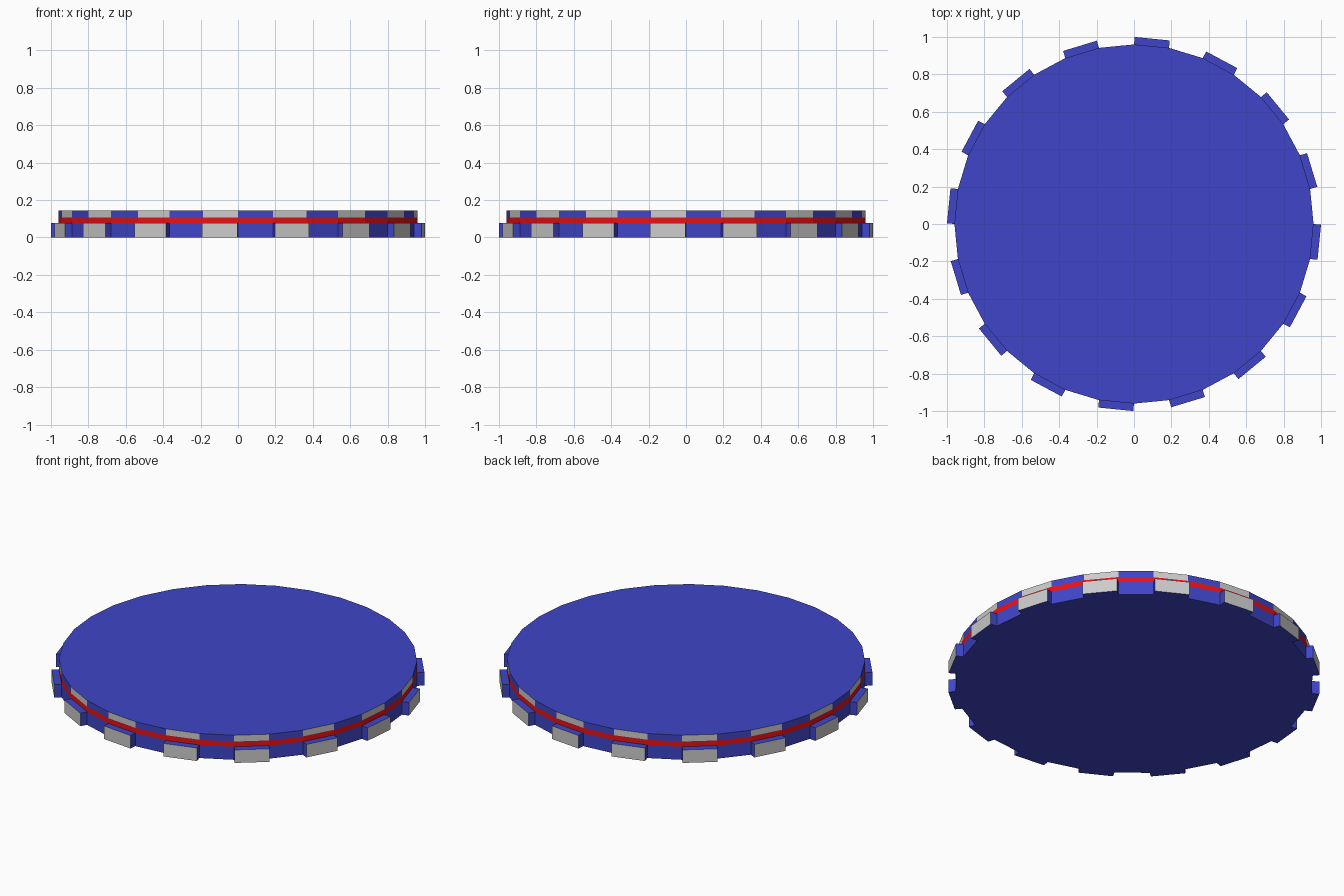
import bpy, bmesh
from math import cos, sin, tau

if "Cube" in bpy.data.objects:
    bpy.data.objects.remove(bpy.data.objects["Cube"])

SIDES, RADIUS, TOOTH = 32, 0.96, 0.04
LEVELS = [0.0, 0.077, 0.108, 0.145]   # base, red band bottom/top, top face
BLUE, GREY, RED = 0, 1, 2


def material(name, rgb):
    m = bpy.data.materials.new(name)
    m.diffuse_color = (*rgb, 1)
    m.use_nodes = True
    m.node_tree.nodes["Principled BSDF"].inputs["Base Color"].default_value = m.diffuse_color
    return m


bm = bmesh.new()

# Stacked rings of the disc
rings = [[bm.verts.new((RADIUS * cos(tau * i / SIDES), RADIUS * sin(tau * i / SIDES), z))
          for i in range(SIDES)] for z in LEVELS]

# Blue top and bottom
bm.faces.new(rings[-1])
bm.faces.new(rings[0][::-1])

# Side walls: toothed lower row, red band, checkered upper row
tooth_faces = []
for row in range(3):
    lo, hi = rings[row], rings[row + 1]
    for i in range(SIDES):
        j = (i + 1) % SIDES
        f = bm.faces.new((lo[i], lo[j], hi[j], hi[i]))
        if row == 1:
            f.material_index = RED
        elif row == 2 and i % 2:
            f.material_index = GREY
        elif row == 0 and i % 2:
            tooth_faces.append(f)
bm.normal_update()

# Push every second lower wall straight out into a tooth with a grey face
caps = bmesh.ops.extrude_discrete_faces(bm, faces=tooth_faces)["faces"]
bm.normal_update()
for f in caps:
    f.material_index = GREY
    bmesh.ops.translate(bm, verts=f.verts[:], vec=f.normal * TOOTH)
bmesh.ops.recalc_face_normals(bm, faces=bm.faces[:])

mesh = bpy.data.meshes.new("toothed_disc")
bm.to_mesh(mesh)
bm.free()
for name, rgb in (("blue", (0.05, 0.06, 0.58)), ("light_grey", (0.8, 0.8, 0.8)),
                  ("red", (0.8, 0.006, 0.008))):
    mesh.materials.append(material(name, rgb))
disc = bpy.data.objects.new("toothed_disc", mesh)
bpy.context.collection.objects.link(disc)
